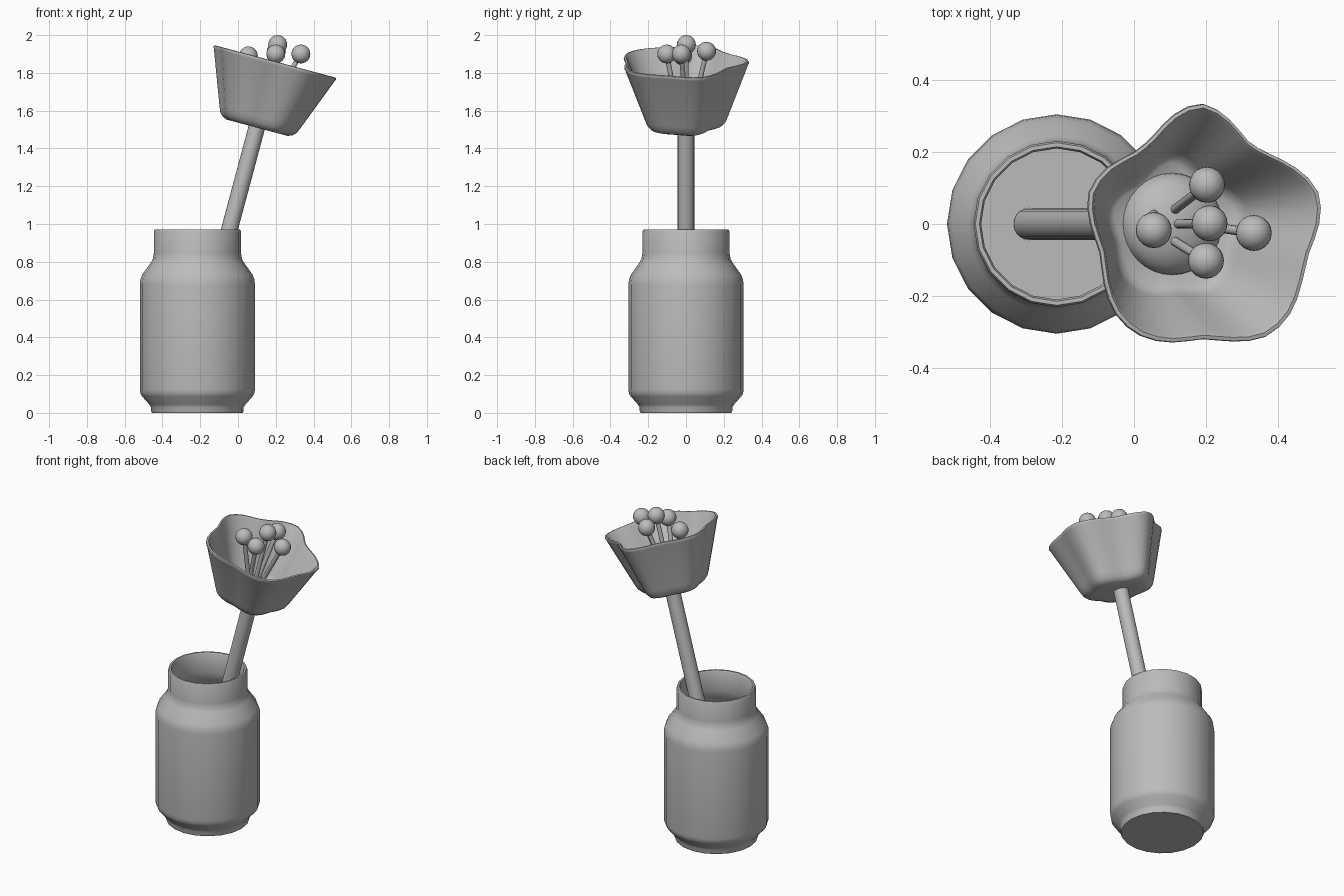
import bpy, bmesh, math
from mathutils import Matrix, Vector

if "Cube" in bpy.data.objects:
    bpy.data.objects.remove(bpy.data.objects["Cube"])

grey = bpy.data.materials.new("plain_grey")
grey.use_nodes = True
grey.diffuse_color = (0.5, 0.5, 0.5, 1)
grey.node_tree.nodes["Principled BSDF"].inputs["Base Color"].default_value = (0.5, 0.5, 0.5, 1)


def finish(name, bm, angle=35):
    bmesh.ops.recalc_face_normals(bm, faces=bm.faces)
    mesh = bpy.data.meshes.new(name)
    bm.to_mesh(mesh)
    bm.free()
    mesh.materials.append(grey)
    obj = bpy.data.objects.new(name, mesh)
    bpy.context.collection.objects.link(obj)
    bpy.ops.object.select_all(action='DESELECT')
    obj.select_set(True)
    bpy.context.view_layer.objects.active = obj
    bpy.ops.object.shade_smooth_by_angle(angle=math.radians(angle))
    return obj


def loft(name, outline, profile, matrix, angle=35):
    """Stack scaled copies of an outline; profile holds (scale, height)."""
    bm = bmesh.new()
    n = len(outline)
    rings = [[bm.verts.new(matrix @ Vector((x * s, y * s, h))) for x, y in outline]
             for s, h in profile]
    for a, b in zip(rings, rings[1:]):
        for i in range(n):
            j = (i + 1) % n
            bm.faces.new((a[i], a[j], b[j], b[i]))
    bm.faces.new(rings[0])
    bm.faces.new(rings[-1])
    return finish(name, bm, angle)


def polar(radii):
    step = math.tau / len(radii)
    return [(r * math.cos(i * step), r * math.sin(i * step)) for i, r in enumerate(radii)]


def rod(name, start, end, radius, sides):
    start, end = Vector(start), Vector(end)
    axis = end - start
    turn = axis.to_track_quat('Z', 'Y').to_matrix().to_4x4()
    return loft(name, polar([radius] * sides), [(1, 0), (1, axis.length)],
                Matrix.Translation(start) @ turn)


# Hollow jar with a foot, shoulder and neck
outer = [(.24, 0), (.245, .01), (.245, .03), (.255, .045), (.293, .088), (.302, .103), (.305, .125),
         (.305, .68), (.302, .705), (.292, .732), (.247, .795), (.236, .815), (.231, .845),
         (.231, .96), (.226, .97)]
inner = [(.215, .97), (.21, .96), (.21, .84), (.225, .79), (.272, .725), (.285, .68),
         (.285, .125), (.23, .05)]
loft("jar", polar([1] * 20), outer + inner, Matrix.Translation((-.215, 0, 0)))

# Leaning stem
tilt = Matrix.Rotation(math.radians(15), 4, 'Y')
base = Vector((.099, 0, 1.51))
lean = tilt @ Vector((0, 0, 1))
rod("stem", base - lean * 1.51, base + lean * .02, .044, 20)

# Five-lobed flower cup, its outline refined with smooth midpoints
lobes = [.337, .346, .313, .276, .266, .302, .336, .318, .286, .283, .318, .342,
         .326, .309, .331, .357, .361, .343, .322, .340, .364, .357, .331, .318]
fine = []
for i, r in enumerate(lobes):
    nxt, after, before = (lobes[(i + k) % len(lobes)] for k in (1, 2, -1))
    fine += [r, (9 * (r + nxt) - before - after) / 16]
place = Matrix.Translation(base) @ tilt
cup = [(.3, 0), (.49, 0), (.56, .008), (.62, .028), (.66, .06), (.98, .345), (.995, .354), (.99, .362),
       (.96, .364), (.935, .355), (.6, .065), (.56, .042), (.5, .03), (.3, .025)]
loft("flower_cup", polar(fine), cup, place, 50)

# Flattened dome at the heart of the flower
dome = [(.142 * math.cos(a), .025 + .09 * math.sin(a))
        for a in (math.radians(d) for d in range(0, 90, 11))]
loft("flower_heart", polar([1] * 32), dome, place, 50)

# Stamens: thin filaments ending in round tips
stamens = {
    "middle": ((.11, 0, 1.57), (.21, .002, 1.95)),
    "front": ((.1, -.04, 1.57), (.2, -.102, 1.9)),
    "back": ((.1, .03, 1.57), (.203, .109, 1.915)),
    "left": ((.13, .005, 1.56), (.333, -.025, 1.9)),
    "right": ((.055, .035, 1.57), (.055, -.017, 1.89)),
}
for side, (foot, tip) in stamens.items():
    rod("filament_" + side, foot, tip, .013, 12)
    ball = bmesh.new()
    bmesh.ops.create_uvsphere(ball, u_segments=20, v_segments=12, radius=.05,
                              matrix=Matrix.Translation(tip))
    finish("stamen_tip_" + side, ball)
